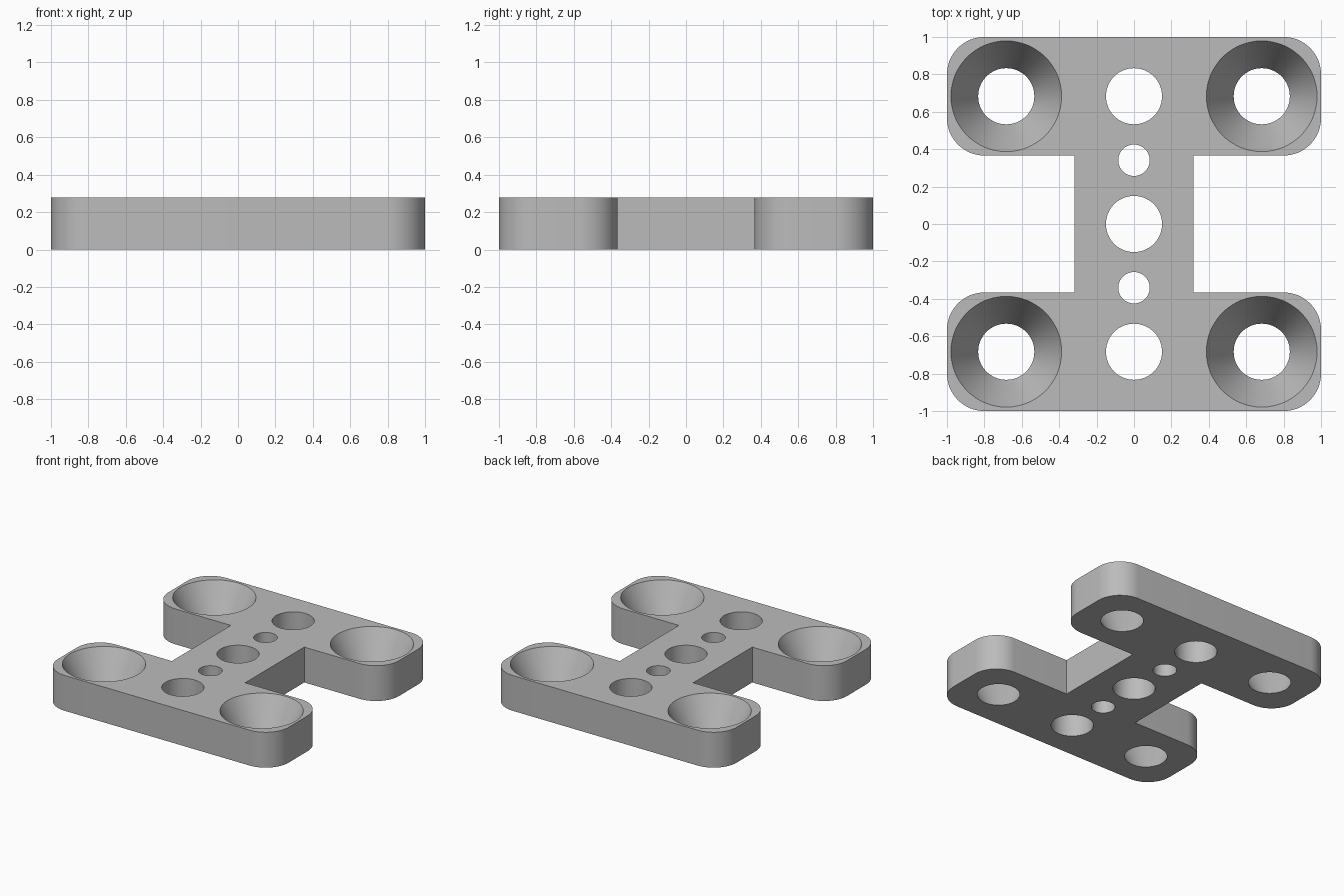
import bpy, bmesh
from math import cos, sin, pi, radians
from mathutils import Vector

cube = bpy.data.objects.get("Cube")
if cube:
    bpy.data.objects.remove(cube, do_unlink=True)

HEIGHT = 0.277
ARM_INNER = 0.366    # inner edge of the cross arms
WEB = 0.318          # half width of the central web
CORNER = 0.2
HOLE = 0.683         # offset of the outer holes

grey = bpy.data.materials.new("plain_grey")
grey.use_nodes = True
colour = (0.5, 0.5, 0.5, 1)
grey.diffuse_color = colour
grey.node_tree.nodes["Principled BSDF"].inputs["Base Color"].default_value = colour


def arc(cx, cy, r, start, sweep, steps):
    return [(cx + r * cos(start + sweep * i / steps),
             cy + r * sin(start + sweep * i / steps)) for i in range(steps + 1)]


def circle(cx, cy, r):
    return arc(cx, cy, r, 0, 2 * pi, 64)[:-1]


# Outline: one quarter, mirrored into a closed H shape
edge = 1 - CORNER
quarter = ([(WEB, ARM_INNER)]
           + arc(edge, ARM_INNER + CORNER, CORNER, -pi / 2, pi / 2, 16)
           + arc(edge, edge, CORNER, 0, pi / 2, 16))
half = quarter + [(-x, y) for x, y in reversed(quarter)]
outline = half + [(-x, -y) for x, y in half]

# Each loop is a (bottom, top) pair of outlines
loops = [(outline, outline)]
for y, r in ((-HOLE, 0.15), (-0.341, 0.084), (0, 0.15), (0.341, 0.084), (HOLE, 0.15)):
    loops.append((circle(0, y, r), circle(0, y, r)))
# Conical countersunk corner holes
for sx in (-1, 1):
    for sy in (-1, 1):
        x, y = sx * HOLE, sy * HOLE
        loops.append((circle(x, y, 0.15), circle(x, y, 0.296)))

bm = bmesh.new()
rims = ([], [])
for pair in loops:
    rings = []
    for level, points in enumerate(pair):
        ring = [bm.verts.new((x, y, level * HEIGHT)) for x, y in points]
        rims[level].extend(bm.edges.new((ring[i - 1], ring[i])) for i in range(len(ring)))
        rings.append(ring)
    low, high = rings
    for i in range(len(low)):
        bm.faces.new((low[i - 1], low[i], high[i], high[i - 1]))

# Flat bottom and top around the holes
for level, rim in enumerate(rims):
    bmesh.ops.triangle_fill(bm, edges=rim, use_beauty=True,
                            normal=Vector((0, 0, 2 * level - 1)))
bmesh.ops.recalc_face_normals(bm, faces=bm.faces)

mesh = bpy.data.meshes.new("mounting_plate")
bm.to_mesh(mesh)
bm.free()
mesh.materials.append(grey)
plate = bpy.data.objects.new("mounting_plate", mesh)
bpy.context.collection.objects.link(plate)

bpy.ops.object.select_all(action="DESELECT")
plate.select_set(True)
bpy.context.view_layer.objects.active = plate
bpy.ops.object.shade_smooth_by_angle(angle=radians(30))
